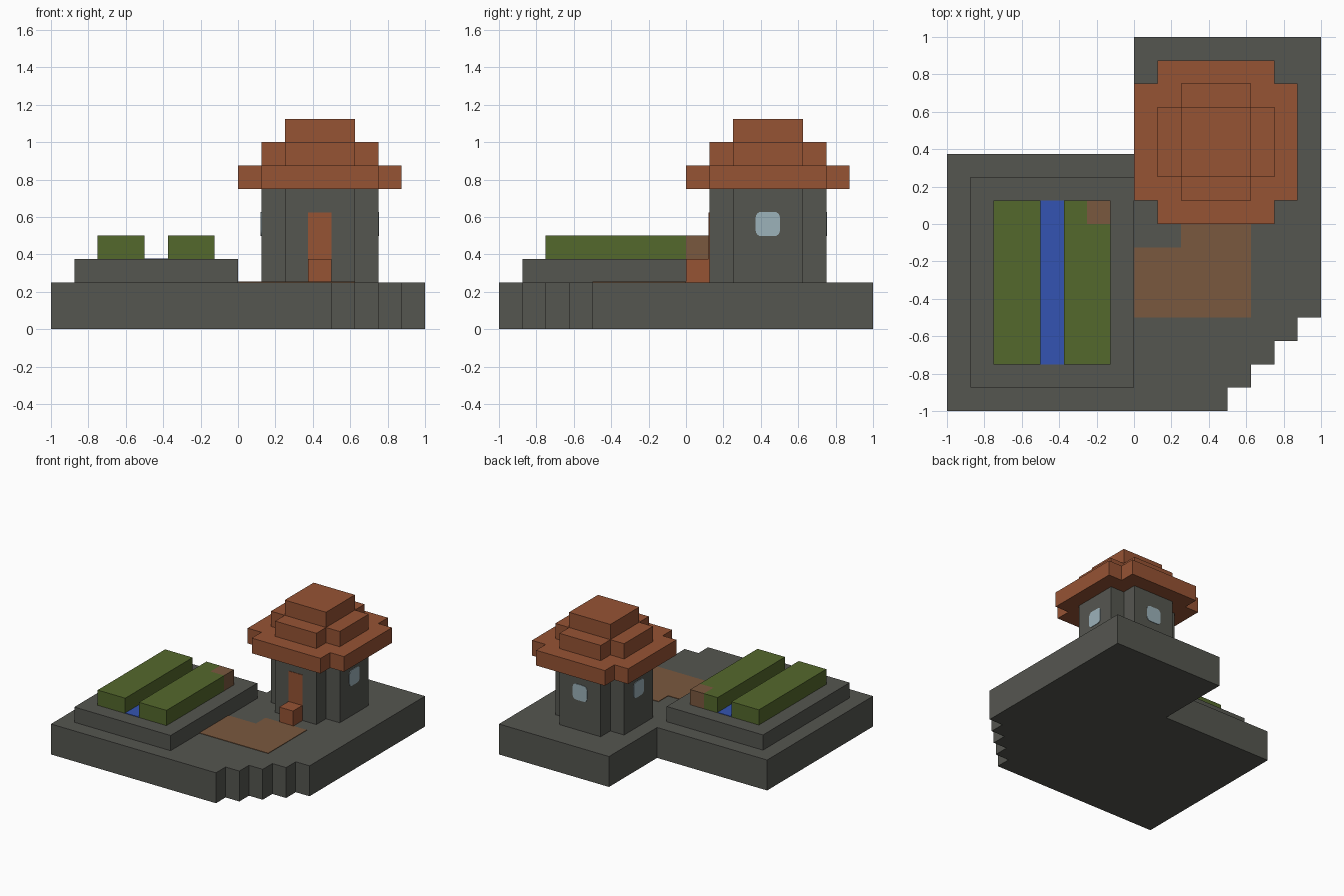
import bpy, bmesh, math
from mathutils import Matrix, Vector

if "Cube" in bpy.data.objects:
    bpy.data.objects.remove(bpy.data.objects["Cube"], do_unlink=True)

U = 0.125        # block size; all block positions below count in blocks
SKIN = 0.004     # thickness of painted plates


def material(name, hex_colour):
    rgb = [int(hex_colour[i:i + 2], 16) / 255 for i in (0, 2, 4)]
    linear = [c / 12.92 if c < 0.04 else ((c + 0.055) / 1.055) ** 2.4 for c in rgb]
    mat = bpy.data.materials.new(name)
    mat.use_nodes = True
    mat.diffuse_color = (*linear, 1)
    bsdf = mat.node_tree.nodes["Principled BSDF"]
    bsdf.inputs["Base Color"].default_value = (*linear, 1)
    bsdf.inputs["Roughness"].default_value = 0.9
    return mat


stone = material("grey stone", "555650")
clay = material("terracotta", "965334")
crop = material("leaf green", "54682C")
water = material("water blue", "3454B2")
soil = material("brown path", "7A583E")
glass = material("pale glass", "9CB2BA")


def prism(name, outline, z0, z1, mat, matrix=Matrix()):
    """Extrude a flat outline from z0 to z1."""
    bm = bmesh.new()
    face = bm.faces.new([bm.verts.new((x, y, z0)) for x, y in outline])
    top = bmesh.ops.extrude_face_region(bm, geom=[face])["geom"]
    moved = [v for v in top if isinstance(v, bmesh.types.BMVert)]
    bmesh.ops.translate(bm, verts=moved, vec=(0, 0, z1 - z0))
    bmesh.ops.recalc_face_normals(bm, faces=bm.faces)
    bm.transform(matrix)
    mesh = bpy.data.meshes.new(name)
    bm.to_mesh(mesh)
    bm.free()
    mesh.materials.append(mat)
    obj = bpy.data.objects.new(name, mesh)
    bpy.context.collection.objects.link(obj)
    return obj


def blocks(name, outline, z0, z1, mat):
    return prism(name, [(x * U, y * U) for x, y in outline], z0 * U, z1 * U, mat)


def rect(x0, x1, y0, y1):
    return [(x0, y0), (x1, y0), (x1, y1), (x0, y1)]


C = 3.5          # house centre in x and y


def plus(outer, inner):
    """Square outline with notched corners, centred on the house."""
    o, i = outer, inner
    quarter = [(o, -i), (o, i), (i, i)]
    points = []
    for _ in range(4):
        points += [(C + x, C + y) for x, y in quarter]
        quarter = [(-y, x) for x, y in quarter]
    return points


# Ground slab with a stepped front corner and a cut-away back corner
slab = [(-8, -8), (4, -8)]
for k in range(4):
    slab += [(4 + k, -7 + k), (5 + k, -7 + k)]
slab += [(8, 8), (0, 8), (0, 3), (-8, 3)]
blocks("ground_slab", slab, 0, 2, stone)

# Path in front of the house
blocks("path", [(0, -4), (5, -4), (5, 0), (2, 0), (2, -1), (0, -1)],
       2, 2 + SKIN / U, soil)

# Garden terrace, water channel and crop beds
blocks("garden_terrace", rect(-7, 0, -7, 2), 2, 3, stone)
blocks("water_channel", rect(-4, -3, -6, 1), 3, 3 + SKIN / U, water)
blocks("left_crop_bed", rect(-6, -4, -6, 1), 3, 4, crop)
blocks("right_crop_bed", [(-3, -6), (-1, -6), (-1, 0), (-2, 0), (-2, 1), (-3, 1)],
       3, 4, crop)
blocks("bare_soil_block", rect(-2, -1, 0, 1), 3, 4, soil)

# House walls and three-tier roof
blocks("house_walls", plus(2.5, 1.5), 2, 6, stone)
blocks("roof_eaves", plus(3.5, 2.5), 6, 7, clay)
blocks("roof_middle", plus(2.5, 1.5), 7, 8, clay)
blocks("roof_cap", rect(2, 5, 2, 5), 8, 9, clay)

# Door and its step
door_skin = SKIN / U
blocks("door", rect(3, 4, 1 - door_skin, 1), 2, 5, clay)
blocks("door_step", rect(3, 4, 0, 1), 2, 3, clay)

# Rounded windows on both sides and the back
half, radius = 0.065, 0.03
pane = []
for corner in range(4):
    start = corner * math.pi / 2
    mid = start + math.pi / 4
    reach = (half - radius) * math.sqrt(2)
    for k in range(5):
        a = start + k * math.pi / 8
        pane.append((reach * math.cos(mid) + radius * math.cos(a),
                     reach * math.sin(mid) + radius * math.sin(a)))

centre = Vector((C * U, C * U, 4.5 * U))
for name, turn in (("left_window", 0), ("back_window", 90), ("right_window", 180)):
    place = (Matrix.Translation(centre) @ Matrix.Rotation(math.radians(turn), 4, "Z")
             @ Matrix.Translation((2.5 * U, 0, 0)) @ Matrix.Rotation(math.pi / 2, 4, "Y"))
    prism(name, pane, 0, SKIN, glass, place)
